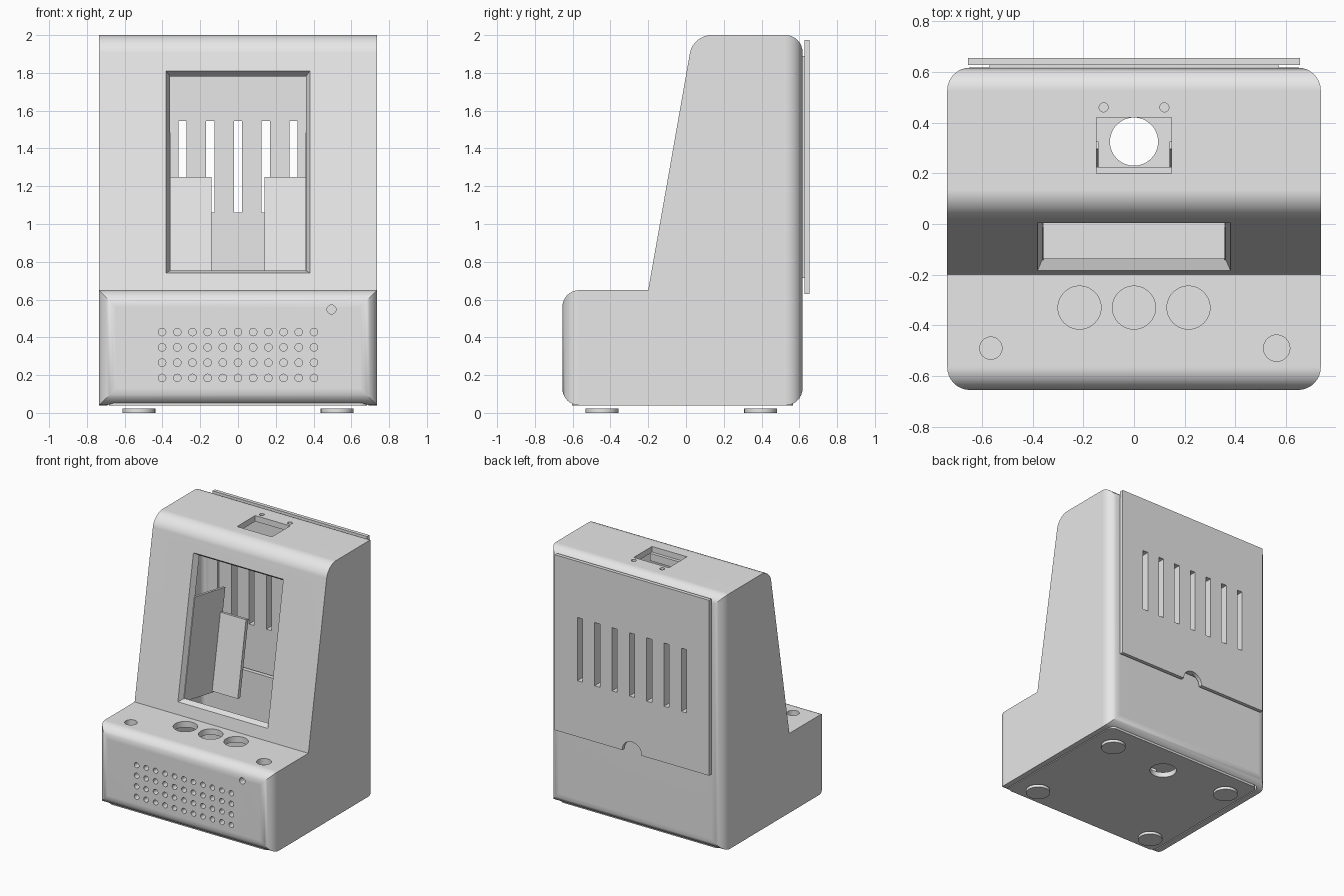
import bpy, bmesh, math
from mathutils import Matrix, Vector

cube = bpy.data.objects.get("Cube")
if cube:
    bpy.data.objects.remove(cube, do_unlink=True)

grey = bpy.data.materials.new("light_grey_plastic")
grey.use_nodes = True
grey.diffuse_color = (0.8, 0.8, 0.8, 1)
grey.node_tree.nodes["Principled BSDF"].inputs["Base Color"].default_value = (0.8, 0.8, 0.8, 1)

WALL, ROUND = 0.045, 0.09
FRONT, BACK, HALF, BOTTOM = -0.655, 0.617, 0.737, 0.04
SLOPE = math.atan2(0.22, 1.25)
# Frame of the sloping front: local y runs inwards, local z runs up the slope
TILT = Matrix.Translation((0, -0.2, 0.65)) @ Matrix.Rotation(-SLOPE, 4, 'X')


def add_box(bm, x, y, z, matrix=Matrix()):
    size = Vector((x[1] - x[0], y[1] - y[0], z[1] - z[0]))
    mid = Vector((x[0] + x[1], y[0] + y[1], z[0] + z[1])) / 2
    m = matrix @ Matrix.Translation(mid) @ Matrix.Diagonal((*size, 1))
    return bmesh.ops.create_cube(bm, size=1, matrix=m)["verts"]


def add_cylinder(bm, centre, radius, depth, axis='Z', segments=32):
    turn = Matrix.Rotation(math.pi / 2, 4, 'X') if axis == 'Y' else Matrix()
    bmesh.ops.create_cone(bm, cap_ends=True, segments=segments, radius1=radius, radius2=radius,
                          depth=depth, matrix=Matrix.Translation(centre) @ turn)


def add_prism(bm, profile, half):
    base = bm.faces.new([bm.verts.new((-half, y, z)) for y, z in profile])
    out = bmesh.ops.extrude_face_region(bm, geom=[base])["geom"]
    bmesh.ops.translate(bm, vec=(2 * half, 0, 0),
                        verts=[v for v in out if isinstance(v, bmesh.types.BMVert)])
    bmesh.ops.recalc_face_normals(bm, faces=bm.faces)


def bevel_where(bm, test, offset, segments=8):
    edges = [e for e in bm.edges if test(*[v.co for v in e.verts])]
    bmesh.ops.bevel(bm, geom=edges, offset=offset, segments=segments, profile=0.5, affect='EDGES')


def finish(name, bm):
    mesh = bpy.data.meshes.new(name)
    bm.to_mesh(mesh)
    bm.free()
    mesh.materials.append(grey)
    obj = bpy.data.objects.new(name, mesh)
    bpy.context.collection.objects.link(obj)
    return obj


def activate(obj):
    bpy.ops.object.select_all(action='DESELECT')
    obj.select_set(True)
    bpy.context.view_layer.objects.active = obj


def cut(obj, bm):
    cutter = finish("cutter", bm)
    cutter.hide_render = True
    mod = obj.modifiers.new("cut", 'BOOLEAN')
    mod.operation, mod.solver, mod.object = 'DIFFERENCE', 'EXACT', cutter
    activate(obj)
    bpy.ops.object.modifier_apply(modifier=mod.name)
    bpy.data.objects.remove(cutter, do_unlink=True)


def smooth(obj):
    activate(obj)
    bpy.ops.object.shade_smooth_by_angle(angle=math.radians(30))
    obj.modifiers.new("even_shading", 'WEIGHTED_NORMAL').keep_sharp = True


# Case shell: side profile with rounded front, back and upper lip
def slope_y(z):
    return -0.2 + math.tan(SLOPE) * (z - 0.65)


bm = bmesh.new()
add_prism(bm, [(FRONT, BOTTOM), (FRONT, 0.65), (-0.2, 0.65), (slope_y(2), 2),
               (BACK, 2), (BACK, BOTTOM)], HALF)
bevel_where(bm, lambda a, b: a.y == b.y and any(abs(a.y - y) < 0.001 for y in (FRONT, BACK)), ROUND)
bevel_where(bm, lambda a, b: all(abs(p.y - slope_y(2)) < 0.001 and p.z > 1.99 for p in (a, b)), 0.095)
case = finish("case", bm)

# Hollow interior, open at the bottom
inner_front, inner_back = FRONT + WALL, BACK - WALL
shift = WALL / math.cos(SLOPE)
bm = bmesh.new()
add_prism(bm, [(inner_front, 0), (inner_front, 0.605), (slope_y(0.605) + shift, 0.605),
               (slope_y(1.955) + shift, 1.955), (inner_back, 1.955), (inner_back, 0)], HALF - WALL)
bevel_where(bm, lambda a, b: a.z + b.z > 0.1 and abs(a.y - b.y) < 0.001
            and any(abs(a.y - y) < 0.001 for y in (inner_front, inner_back)), WALL)
cut(case, bm)

# Screen window with chamfered frame
bm = bmesh.new()
for v in add_box(bm, (-0.386, 0.386), (-0.01, 0.07), (0.086, 1.184)):
    if v.co.y > 0:
        v.co.x *= 0.9
        v.co.z += 0.04 if v.co.z < 0.5 else -0.04
bmesh.ops.transform(bm, matrix=TILT, verts=bm.verts)
cut(case, bm)

# Back opening, top socket, and all round holes
bm = bmesh.new()
add_box(bm, (-0.575, 0.575), (0.5, 0.7), (0.705, 1.895))
add_box(bm, (-0.148, 0.148), (0.2, 0.42), (1.9, 2.1))
for x in (-0.12, 0.12):
    add_cylinder(bm, (x, 0.46, 2), 0.018, 0.2, segments=16)
for x in (-0.215, 0, 0.215):
    add_cylinder(bm, (x, -0.33, 0.63), 0.085, 0.2, segments=48)
add_cylinder(bm, (-0.565, -0.49, 0.63), 0.044, 0.2)
add_cylinder(bm, (0.563, -0.49, 0.63), 0.052, 0.2)
add_cylinder(bm, (0.495, -0.63, 0.547), 0.024, 0.2, 'Y', 20)
for row in range(4):
    for col in range(11):
        add_cylinder(bm, (-0.402 + 0.0804 * col, -0.63, 0.185 + 0.081 * row), 0.02, 0.2, 'Y', 16)
cut(case, bm)
smooth(case)

# Ledge below the top socket
bm = bmesh.new()
add_box(bm, (-0.148, 0.148), (0.195, 0.225), (1.9, 1.957))
finish("socket_ledge", bm)

# Screen brackets: side wall plus back tab, both following the slope
for side, name in ((-1, "right"), (1, "left")):
    bm = bmesh.new()
    add_box(bm, sorted((side * 0.357, side * 0.377)), (0.04, 0.415), (0.09, 0.854), TILT)
    add_box(bm, sorted((side * 0.14, side * 0.36)), (0.385, 0.415), (0.1, 0.677), TILT)
    finish(name + "_screen_bracket", bm)

# Rear cover: raised lip on a flat panel, with vents and a cable notch
bm = bmesh.new()
add_box(bm, (-0.655, 0.655), (0.627, 0.655), (0.63, 1.975))
cover = finish("rear_cover", bm)
bm = bmesh.new()
add_box(bm, (-0.57, 0.57), (0.585, 0.627), (0.715, 1.89))
lip = finish("rear_cover_lip", bm)
for part in (cover, lip):
    bm = bmesh.new()
    for i in range(-3, 4):
        add_box(bm, (0.147 * i - 0.022, 0.147 * i + 0.022), (0.5, 0.7), (1.06, 1.545))
    if part is cover:
        add_cylinder(bm, (0, 0.65, 0.63), 0.083, 0.2, 'Y')
    cut(part, bm)
smooth(cover)

# Base plate with a cable hole
bm = bmesh.new()
add_box(bm, (-0.684, 0.684), (inner_front + 0.006, inner_back - 0.006), (0.04, 0.08))
bevel_where(bm, lambda a, b: abs(a.z - b.z) > 0.01, WALL, 6)
base = finish("base_plate", bm)
bm = bmesh.new()
add_cylinder(bm, (0, 0.325, 0.06), 0.095, 0.2, segments=48)
cut(base, bm)
smooth(base)

# Feet
for x, side in ((-0.525, "right"), (0.525, "left")):
    for y, end in ((-0.445, "front"), (0.395, "back")):
        bm = bmesh.new()
        add_cylinder(bm, (x, y, 0.011), 0.087, 0.022)
        smooth(finish(f"{end}_{side}_foot", bm))
